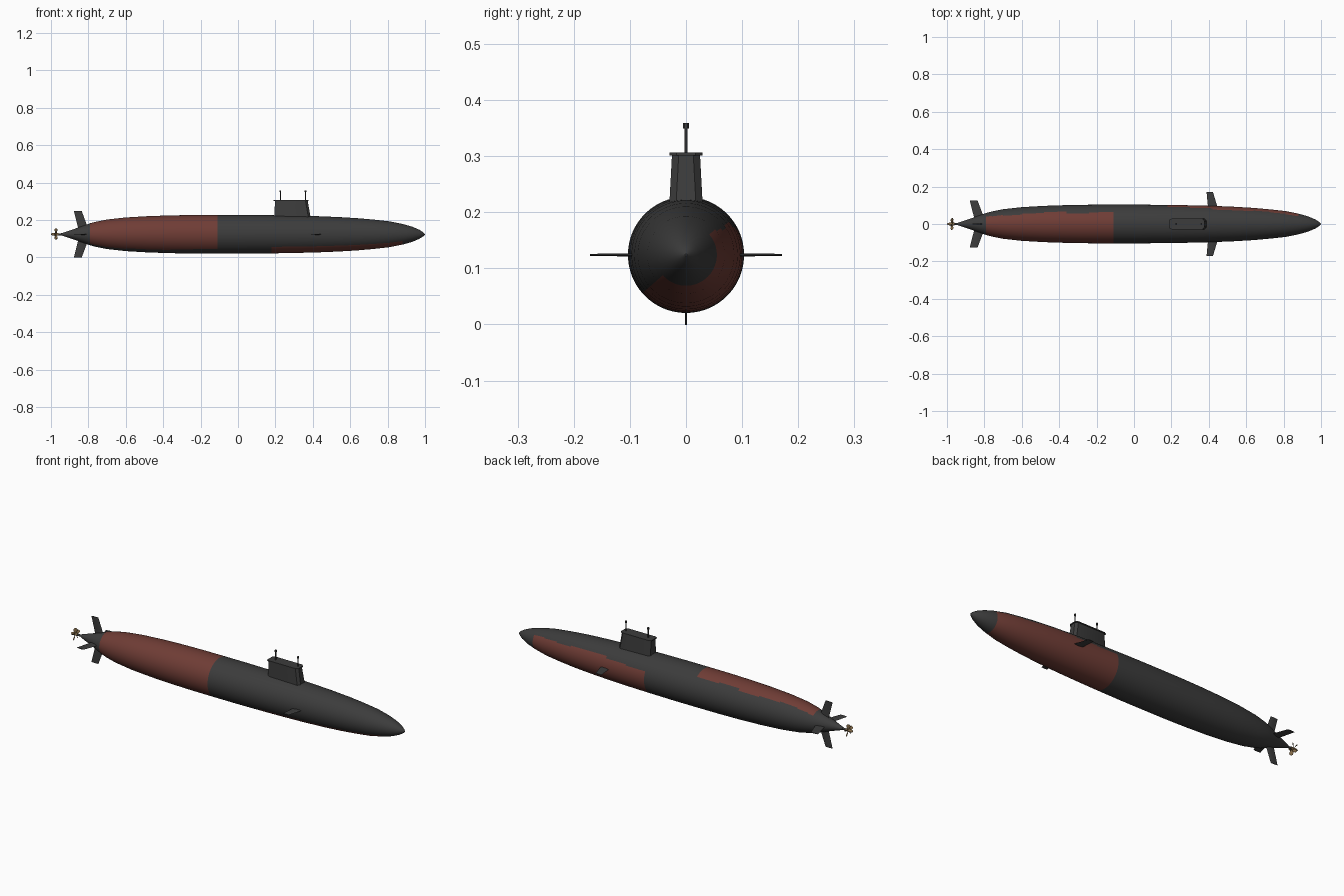
import bpy, bmesh
from math import sin, cos, pi, radians, degrees, atan2
from mathutils import Matrix, Vector

cube = bpy.data.objects.get("Cube")
if cube:
    bpy.data.objects.remove(cube)

AXIS = 0.124  # height of the hull centreline


def material(name, rgb, rough=0.6):
    m = bpy.data.materials.new(name)
    m.use_nodes = True
    m.diffuse_color = (*rgb, 1)
    node = m.node_tree.nodes["Principled BSDF"]
    node.inputs["Base Color"].default_value = (*rgb, 1)
    node.inputs["Roughness"].default_value = rough
    return m


GREY = material("dark grey", (0.045, 0.045, 0.045))
RED = material("hull red", (0.16, 0.046, 0.036))
BRONZE = material("bronze", (0.24, 0.155, 0.07))


def finish(name, bm, mats, angle=30):
    bmesh.ops.recalc_face_normals(bm, faces=bm.faces)
    mesh = bpy.data.meshes.new(name)
    bm.to_mesh(mesh)
    bm.free()
    for m in mats:
        mesh.materials.append(m)
    ob = bpy.data.objects.new(name, mesh)
    bpy.context.collection.objects.link(ob)
    bpy.ops.object.select_all(action="DESELECT")
    ob.select_set(True)
    bpy.context.view_layer.objects.active = ob
    bpy.ops.object.shade_smooth_by_angle(angle=radians(angle))
    return ob


def loft(bm, loops):
    """Skin a list of equal-length point loops and cap both ends."""
    rows = [[bm.verts.new(p) for p in loop] for loop in loops]
    for a, b in zip(rows, rows[1:]):
        n = len(a)
        for i in range(n):
            j = (i + 1) % n
            bm.faces.new((a[i], a[j], b[j], b[i]))
    bm.faces.new(rows[0])
    bm.faces.new(rows[-1])


def ring(x, r, n):
    return [(x, r * cos(2 * pi * i / n), AXIS + r * sin(2 * pi * i / n))
            for i in range(n)]


def lathe(name, profile, n, mats, angle=30):
    bm = bmesh.new()
    loft(bm, [ring(x, r, n) for x, r in profile])
    return finish(name, bm, mats, angle)


# Hull: turned profile from tail cone to nose
HULL = [(-0.94, 0.007), (-0.88, 0.027), (-0.79, 0.059), (-0.76, 0.067),
        (-0.7, 0.079), (-0.6, 0.09), (-0.48, 0.097), (-0.36, 0.101),
        (-0.24, 0.103), (-0.11, 0.1035), (0.03, 0.1035), (0.18, 0.102),
        (0.3, 0.1), (0.42, 0.097), (0.54, 0.092), (0.64, 0.086),
        (0.73, 0.078), (0.81, 0.069), (0.88, 0.055), (0.93, 0.041),
        (0.97, 0.024), (0.99, 0.011), (0.999, 0.002)]
hull = lathe("hull", HULL, 96, [GREY, RED], 40)

# Two red panels, on opposite diagonal halves of the hull
for f in hull.data.polygons:
    x, y, z = f.center
    a = degrees(atan2(z - AXIS, y)) % 360
    if -0.79 < x < -0.11:
        t = (-0.11 - x) / 0.68
        red = 52 + 4 * sin(17 * x) < a < 228 + 14 * t
    elif 0.18 < x < 0.88:
        t = (x - 0.18) / 0.7
        red = a < 27 + 15 * t + 3 * sin(15 * x) or a > 221
    else:
        red = False
    f.material_index = int(red)


def plane(name, root, tip, thick, turn):
    """Tapered control surface; root and tip are (aft x, fore x, radius)."""
    bm = bmesh.new()
    spin = Matrix.Rotation(turn, 4, "X")
    loops = []
    for (x0, x1, r), t in ((root, thick), (tip, thick * 0.6)):
        c = x1 - x0
        pts = [(x0, 0), (x0 + 0.45 * c, -t), (x0 + 0.8 * c, -t), (x1, 0),
               (x0 + 0.8 * c, t), (x0 + 0.45 * c, t)]
        loops.append([spin @ Vector((x, h, r)) + Vector((0, 0, AXIS))
                      for x, h in pts])
    loft(bm, loops)
    finish(name, bm, [GREY])


# Tail fins: rudders and stern planes
for name, turn in (("upper_rudder", 0), ("left_stern_plane", -pi / 2),
                   ("lower_rudder", pi), ("right_stern_plane", pi / 2)):
    plane(name, (-0.85, -0.795, 0.015), (-0.878, -0.836, 0.125), 0.003, turn)

# Bow planes
for name, turn in (("back_bow_plane", -pi / 2), ("front_bow_plane", pi / 2)):
    plane(name, (0.396, 0.448, 0.085), (0.388, 0.422, 0.171), 0.003, turn)


def sail_loop(x0, x1, w, z):
    c = 0.012
    return [(x0, -w + c / 2, z), (x0 + c, -w, z), (x1 - c, -w, z),
            (x1, -w + c, z), (x1, w - c, z), (x1 - c, w, z),
            (x0 + c, w, z), (x0, w - c / 2, z)]


# Sail and its overhanging cap
bm = bmesh.new()
loft(bm, [sail_loop(0.195, 0.392, 0.031, 0.19),
          sail_loop(0.197, 0.373, 0.025, 0.302)])
finish("sail", bm, [GREY])
bm = bmesh.new()
loft(bm, [sail_loop(0.191, 0.377, 0.029, 0.301),
          sail_loop(0.191, 0.377, 0.029, 0.306)])
finish("sail_cap", bm, [GREY])


def post(bm, x, r, z0, z1):
    bmesh.ops.create_cone(
        bm, cap_ends=True, segments=12, radius1=r, radius2=r, depth=z1 - z0,
        matrix=Matrix.Translation((x, 0, (z0 + z1) / 2)))


# Masts with small heads
for name, x in (("aft_mast", 0.226), ("fore_mast", 0.36)):
    bm = bmesh.new()
    post(bm, x, 0.0026, 0.3, 0.352)
    post(bm, x, 0.005, 0.349, 0.359)
    finish(name, bm, [GREY])

# Propeller shaft, hub and twisted blades
lathe("propeller_shaft", [(-0.965, 0.005), (-0.93, 0.006)], 16, [GREY])
lathe("propeller_hub", [(-1.0, 0.002), (-0.994, 0.006), (-0.98, 0.008),
                        (-0.96, 0.007)], 16, [BRONZE])
bm = bmesh.new()
for k in range(5):
    spin = Matrix.Rotation(2 * pi * k / 5, 4, "X")
    loops = []
    for r, chord, pitch in ((0.004, 0.008, 55), (0.016, 0.018, 45),
                            (0.026, 0.019, 35), (0.032, 0.009, 28)):
        twist = Matrix.Rotation(radians(pitch), 4, "Z")
        loops.append([spin @ (twist @ Vector((u * chord / 2, v * 0.001, r)))
                      + Vector((-0.973, 0, AXIS))
                      for u, v in ((-1, 0), (0, -1), (1, 0), (0, 1))])
    loft(bm, loops)
finish("propeller_blades", bm, [BRONZE])
